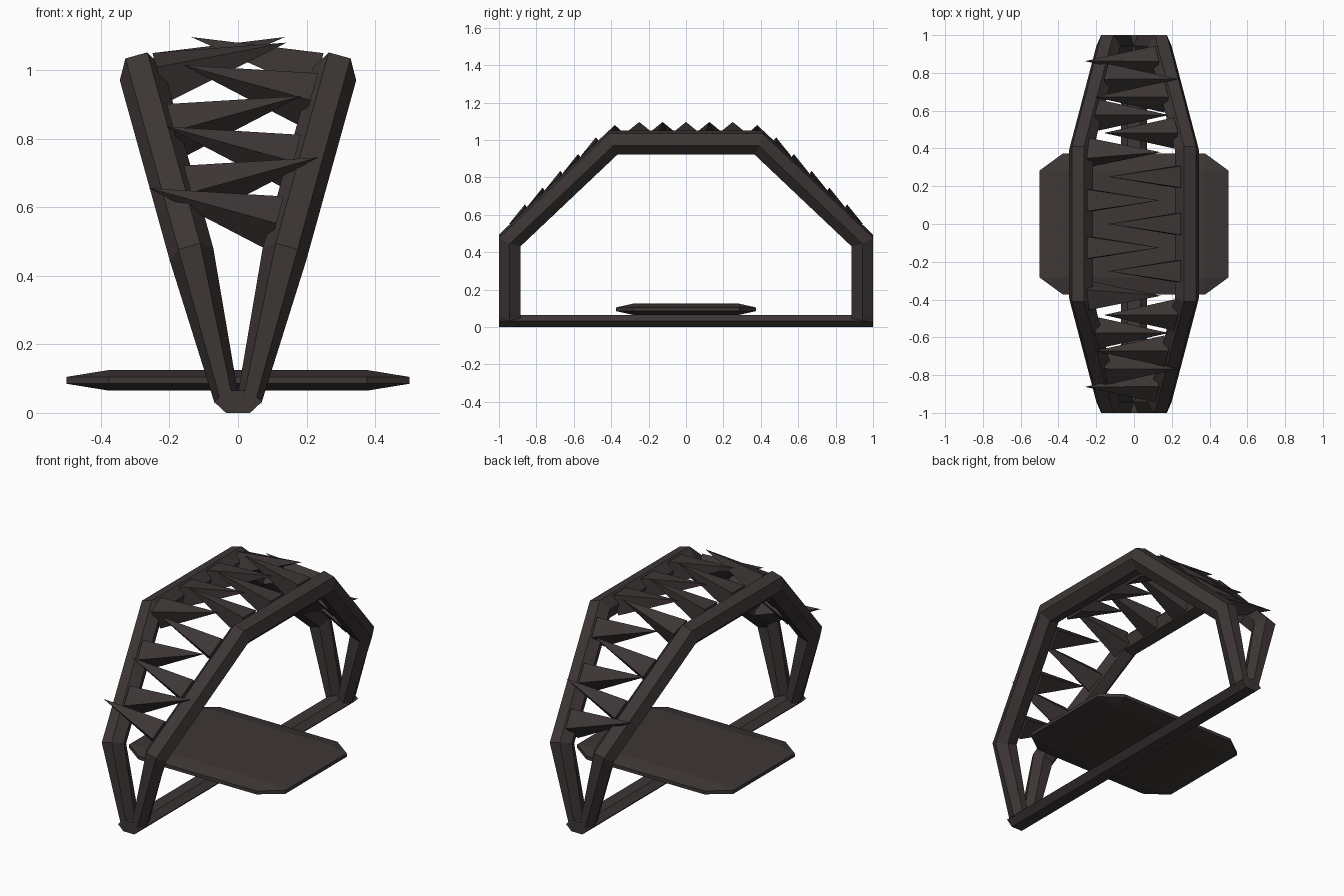
import bpy, bmesh
from math import sin, cos, radians, pi, hypot
from mathutils import Vector

cube = bpy.data.objects.get("Cube")
if cube:
    bpy.data.objects.remove(cube, do_unlink=True)

COLOUR = (0.047, 0.037, 0.036, 1)
mat = bpy.data.materials.new("charcoal_brown")
mat.use_nodes = True
mat.diffuse_color = COLOUR
bsdf = mat.node_tree.nodes["Principled BSDF"]
bsdf.inputs["Base Color"].default_value = COLOUR
bsdf.inputs["Roughness"].default_value = 0.9

LEAN = radians(15.5)


def leaning(side, n, y, u):
    """Point in a leaning frame: u runs up the lean, n points outward."""
    return Vector((side * (n * cos(LEAN) + u * sin(LEAN)), y,
                   u * cos(LEAN) - n * sin(LEAN)))


def finish(name, bm):
    bmesh.ops.recalc_face_normals(bm, faces=bm.faces[:])
    mesh = bpy.data.meshes.new(name)
    bm.to_mesh(mesh)
    bm.free()
    mesh.materials.append(mat)
    obj = bpy.data.objects.new(name, mesh)
    bpy.context.collection.objects.link(obj)
    return obj


def loft(name, rings):
    """Join matching rings of points into a capped tube."""
    bm = bmesh.new()
    loops = [[bm.verts.new(p) for p in ring] for ring in rings]
    for a, b in zip(loops, loops[1:]):
        for i in range(len(a)):
            j = (i + 1) % len(a)
            bm.faces.new((a[i], a[j], b[j], b[i]))
    bm.faces.new(loops[0])
    bm.faces.new(loops[-1])
    return finish(name, bm)


HEX = [(cos(k * pi / 3), sin(k * pi / 3)) for k in range(6)]

# Ground beam: flattened hexagonal bar
loft("ground_beam", [[(0.07 * c, y, 0.0325 + 0.0375 * s) for c, s in HEX]
                     for y in (-1, 1)])

# Floor plate: slab with wide chamfers on every edge
bm = bmesh.new()
outer, inner = (0.5, 0.373, 0.03), (0.377, 0.283, 0.01)
for axis in range(3):
    for sx in (-1, 1):
        for sy in (-1, 1):
            for sz in (-1, 1):
                p = [outer[i] if i == axis else inner[i] for i in range(3)]
                bm.verts.new((sx * p[0], sy * p[1], 0.095 + sz * p[2]))
bmesh.ops.convex_hull(bm, input=bm.verts[:])
bmesh.ops.dissolve_limit(bm, angle_limit=0.01, verts=bm.verts[:], edges=bm.edges[:])
finish("floor_plate", bm)

# Arched side frames: hexagonal tube with mitred corners and tapered feet
RADIUS = 0.066
half = [(0.943, 0.045), (0.943, 0.482), (0.388, 1.027)]
path = half + [(-y, u) for y, u in reversed(half)]


def side_frame(name, side):
    rings = []
    for i, (y, u) in enumerate(path):
        here = Vector((y, u))
        before = Vector(path[i - 1]) if i else None
        after = Vector(path[i + 1]) if i + 1 < len(path) else None
        d1 = (here - before).normalized() if before else (after - here).normalized()
        d2 = (after - here).normalized() if after else d1
        n1, n2 = Vector((d1.y, -d1.x)), Vector((d2.y, -d2.x))
        mitre = (n1 + n2) / (1 + n1.dot(n2))
        foot = before is None or after is None
        width, centre = (0.55, 0.022) if foot else (1, 0.007)
        rings.append([leaning(side, centre + RADIUS * width * c,
                              y + RADIUS * s * mitre.x, u + RADIUS * s * mitre.y)
                      for c, s in HEX])
    loft(name, rings)


side_frame("left_frame", 1)
side_frame("right_frame", -1)


# Spikes: square pyramids reaching inward from alternating frames
def spike(name, side, y, u, tilt, size=0.058, base=-0.04, length=0.385):
    bm = bmesh.new()
    corners = []
    for a, b in ((-1, -1), (1, -1), (1, 1), (-1, 1)):
        dy = size * (a * cos(tilt) + b * sin(tilt))
        du = size * (b * cos(tilt) - a * sin(tilt))
        corners.append(bm.verts.new(leaning(side, base, y + dy, u + du)))
    tip = bm.verts.new(leaning(side, base - length, y, u))
    bm.faces.new(corners)
    for i in range(4):
        bm.faces.new((corners[i], corners[(i + 1) % 4], tip))
    finish(name, bm)


for k in range(-2, 3):
    spike(f"top_spike_{k + 3}", -1 if k % 2 else 1, 0.125 * k, 1.02, 0)

for label, end in (("front", -1), ("back", 1)):
    spike(f"{label}_corner_spike", -1, end * 0.38, 1.003, end * radians(22))
    for k in range(5):
        spike(f"{label}_slope_spike_{k + 1}", -1 if k % 2 else 1,
              end * (0.482 + 0.095 * k), 0.935 - 0.0932 * k, end * radians(44.5))
